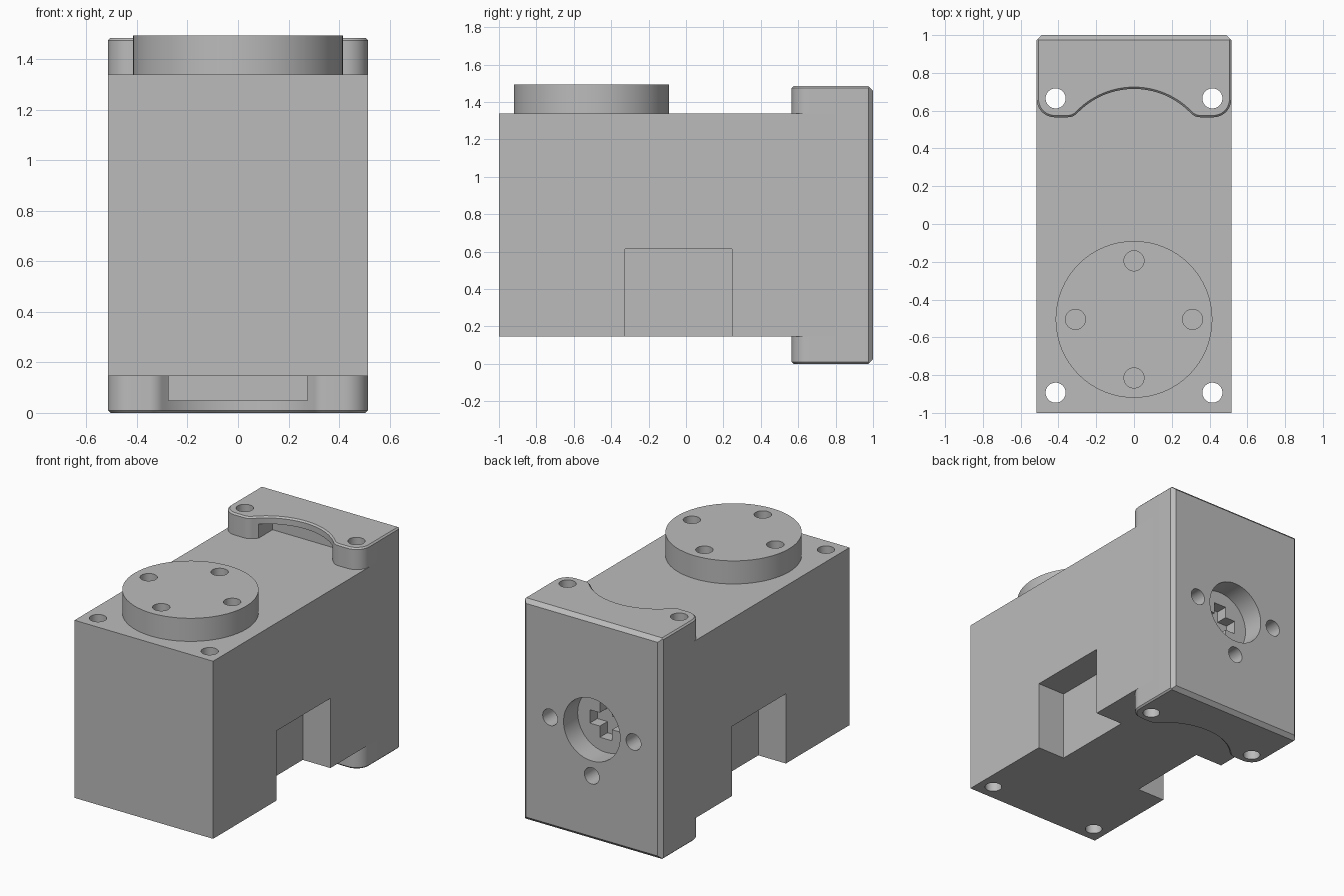
import bpy, bmesh
from math import sin, cos, pi, atan2, radians
from mathutils import Matrix

cube = bpy.data.objects.get("Cube")
if cube:
    bpy.data.objects.remove(cube, do_unlink=True)

grey = bpy.data.materials.new("plain grey")
grey.use_nodes = True
colour = (0.5, 0.5, 0.5, 1)
grey.diffuse_color = colour
grey.node_tree.nodes["Principled BSDF"].inputs["Base Color"].default_value = colour


def finish(name, bm):
    bmesh.ops.recalc_face_normals(bm, faces=bm.faces)
    mesh = bpy.data.meshes.new(name)
    bm.to_mesh(mesh)
    bm.free()
    mesh.materials.append(grey)
    obj = bpy.data.objects.new(name, mesh)
    bpy.context.collection.objects.link(obj)
    return obj


def box(name, x, y, z):
    """Box from (min, max) pairs."""
    bm = bmesh.new()
    bmesh.ops.create_cube(bm, size=1)
    for v in bm.verts:
        v.co = [(lo + hi) / 2 + c * (hi - lo) for c, (lo, hi) in zip(v.co, (x, y, z))]
    return finish(name, bm)


def cylinder(name, radius, start, end, axis, a, b):
    """Upright cylinder at x=a, y=b, or one along y at x=a, z=b."""
    bm = bmesh.new()
    bmesh.ops.create_cone(bm, cap_ends=True, segments=64, radius1=radius,
                          radius2=radius, depth=end - start)
    mid = (start + end) / 2
    if axis == 'Y':
        bmesh.ops.rotate(bm, verts=bm.verts, matrix=Matrix.Rotation(pi / 2, 3, 'X'))
        bmesh.ops.translate(bm, verts=bm.verts, vec=(a, mid, b))
    else:
        bmesh.ops.translate(bm, verts=bm.verts, vec=(a, b, mid))
    return finish(name, bm)


def cut(target, cutter):
    cutter.hide_render = True
    mod = target.modifiers.new("cut", 'BOOLEAN')
    mod.operation, mod.solver, mod.object = 'DIFFERENCE', 'EXACT', cutter
    bpy.context.view_layer.objects.active = target
    bpy.ops.object.modifier_apply(modifier=mod.name)


def arc(cx, cy, r, a0, a1, n):
    return [(cx + r * cos(a0 + (a1 - a0) * i / n), cy + r * sin(a0 + (a1 - a0) * i / n))
            for i in range(n + 1)]


W, BOTTOM, TOP, HEIGHT = 0.515, 0.147, 1.34, 1.485
MID = HEIGHT / 2

# main body
body = box("main_body", (-W, W), (-1, 0.8), (BOTTOM, TOP))

# end bracket: half outline with rounded foot and concave scoop, mirrored
tilt = atan2(0.335, 0.351)
half = [(W, 1)]
half += arc(0.42, 0.66, 0.095, 0, -pi / 2, 12)
half += arc(0.351, 0.635, 0.07, -pi / 2, tilt - pi, 8)
half += arc(0, 0.30, 0.415, tilt, pi / 2, 20)[1:]
outline = half + [(-x, y) for x, y in reversed(half[:-1])]
bm = bmesh.new()
face = bm.faces.new([bm.verts.new((x, y, 0)) for x, y in outline])
rim = bmesh.ops.extrude_face_region(bm, geom=[face])["geom"]
bmesh.ops.translate(bm, verts=[g for g in rim if isinstance(g, bmesh.types.BMVert)],
                    vec=(0, 0, HEIGHT))
bmesh.ops.recalc_face_normals(bm, faces=bm.faces)


def bevel(edges, width):
    bmesh.ops.bevel(bm, geom=edges, offset=width, offset_type='OFFSET',
                    segments=1, profile=0.5, affect='EDGES')


bevel([e for e in bm.edges if all(v.co.y > 0.999 for v in e.verts)], 0.025)
bevel([e for e in bm.edges if min(v.co.y for v in e.verts) < 0.96
       and (all(v.co.z < 0.001 for v in e.verts)
            or all(v.co.z > HEIGHT - 0.001 for v in e.verts))], 0.01)
bracket = finish("end_bracket", bm)

# turntable disc
disc = cylinder("turntable_disc", 0.415, TOP, 1.495, 'Z', 0, -0.505)

cutters = []


def cut_all(targets, cutter):
    for t in targets:
        cut(t, cutter)
    cutters.append(cutter)


# hollow behind the bracket lips
cut_all([bracket], box("lip_slot", (-0.275, 0.275), (0.4, 0.76), (0.05, HEIGHT - 0.05)))

for s in (-1, 1):
    # side notches
    cut_all([body], box("side_notch", sorted((s * 0.31, s * 0.7)), (-0.325, 0.245), (0, 0.615)))
    # vertical bolt holes
    cut_all([body], cylinder("front_bolt_hole", 0.053, -1, 2, 'Z', s * 0.415, -0.893))
    cut_all([body, bracket], cylinder("rear_bolt_hole", 0.053, -1, 2, 'Z', s * 0.415, 0.665))

# shaft socket with a cross recess in its floor
cut_all([bracket], cylinder("shaft_socket", 0.21, 0.85, 1.2, 'Y', 0, MID))
for wide, tall in ((0.12, 0.045), (0.045, 0.12)):
    cut_all([bracket, body], box("cross_recess", (-wide, wide), (0.77, 0.9),
                                 (MID - tall, MID + tall)))

# three screw holes around the socket
for x, z in ((-0.31, 0), (0.31, 0), (0, -0.31)):
    cut_all([bracket], cylinder("screw_hole", 0.055, 0.82, 1.2, 'Y', x, MID + z))

# four screw holes in the disc
for i in range(4):
    a = i * pi / 2
    cut_all([disc], cylinder("disc_hole", 0.053, 1.36, 1.7, 'Z',
                             0.31 * cos(a), -0.505 + 0.31 * sin(a)))

for c in cutters:
    bpy.data.objects.remove(c, do_unlink=True)

# smooth round walls, keep edges sharp
bpy.ops.object.select_all(action='DESELECT')
for obj in (body, bracket, disc):
    obj.select_set(True)
bpy.context.view_layer.objects.active = body
bpy.ops.object.shade_smooth_by_angle(angle=radians(30))
